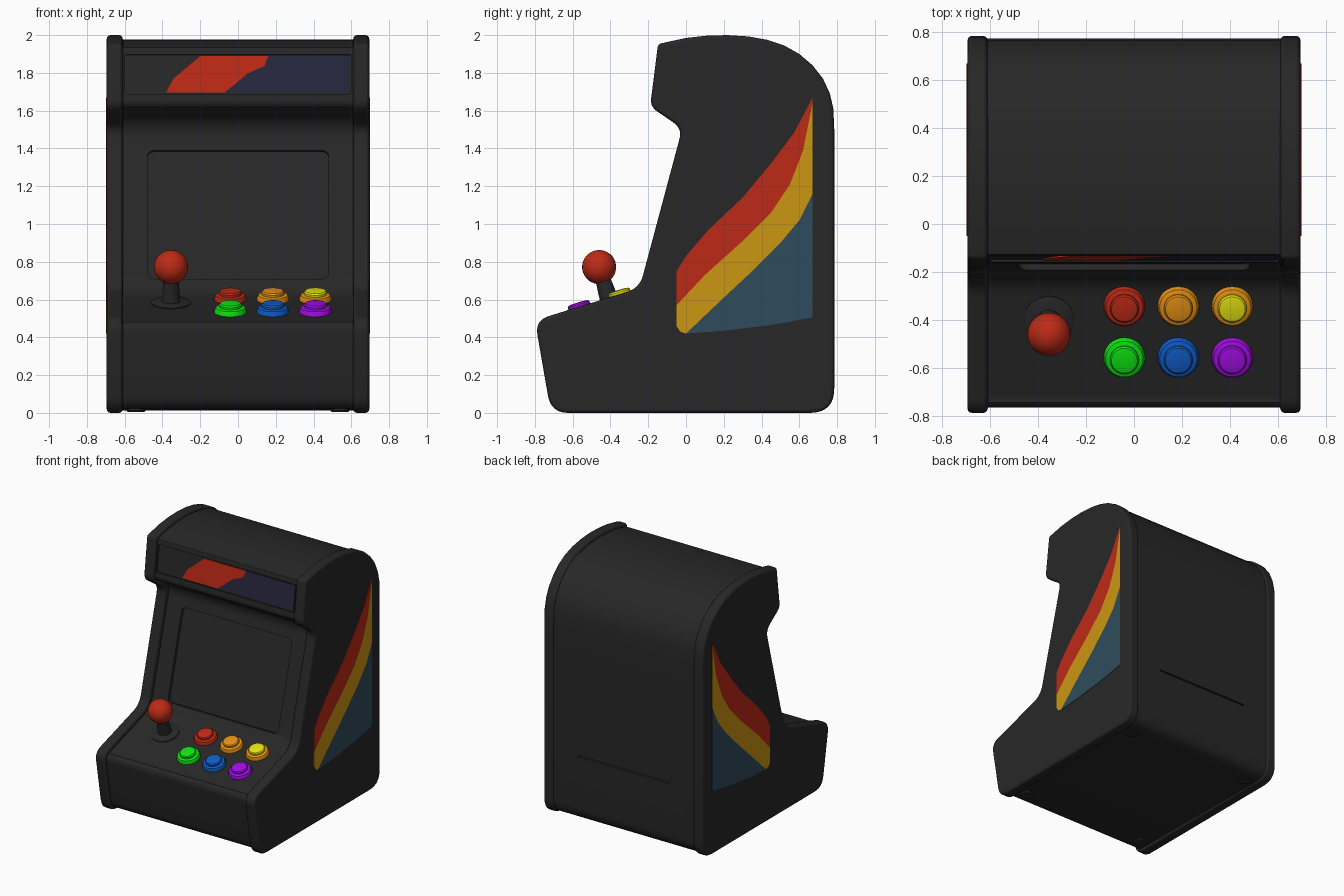
import bpy, bmesh, math
from mathutils import Matrix, Vector

old = bpy.data.objects.get("Cube")
if old:
    bpy.data.objects.remove(old, do_unlink=True)


def linear(c):
    c /= 255
    return c / 12.92 if c < 0.04 else ((c + 0.055) / 1.055) ** 2.4


def material(name, r, g, b):
    m = bpy.data.materials.new(name)
    m.use_nodes = True
    col = (linear(r), linear(g), linear(b), 1)
    m.diffuse_color = col
    m.node_tree.nodes["Principled BSDF"].inputs["Base Color"].default_value = col
    return m


BLACK = material("cabinet black", 39, 39, 39)
RED = material("red", 190, 42, 22)
GOLD = material("stripe gold", 203, 151, 18)
TEAL = material("stripe teal", 47, 76, 92)
NAVY = material("marquee navy", 38, 38, 62)
GREEN = material("button green", 14, 250, 18)
BLUE = material("button blue", 16, 92, 200)
PURPLE = material("button purple", 178, 14, 250)
YELLOW = material("button yellow", 243, 238, 18)
ORANGE = material("button orange", 240, 152, 20)


def finish(name, bm, mat, smooth=True):
    bmesh.ops.recalc_face_normals(bm, faces=bm.faces)
    me = bpy.data.meshes.new(name)
    bm.to_mesh(me)
    bm.free()
    ob = bpy.data.objects.new(name, me)
    bpy.context.collection.objects.link(ob)
    me.materials.append(mat)
    if smooth:
        shade(ob)
    return ob


def select(ob):
    bpy.ops.object.select_all(action='DESELECT')
    ob.select_set(True)
    bpy.context.view_layer.objects.active = ob


def shade(ob):
    select(ob)
    bpy.ops.object.shade_smooth_by_angle(angle=math.radians(35))


def prism(name, pts, matrix, low, high, mat, smooth=True):
    """Extrude a 2D outline between two local heights."""
    bm = bmesh.new()
    a, b = ([bm.verts.new(matrix @ Vector((p[0], p[1], h))) for p in pts] for h in (low, high))
    bm.faces.new(a)
    bm.faces.new(b)
    for i in range(len(pts)):
        j = (i + 1) % len(pts)
        bm.faces.new((a[i], a[j], b[j], b[i]))
    return finish(name, bm, mat, smooth)


def lathe(name, profile, matrix, mat, n=32):
    """Revolve a radius/height profile around local z."""
    bm = bmesh.new()
    vs = [bm.verts.new((r, 0, z)) for r, z in profile]
    es = [bm.edges.new(p) for p in zip(vs, vs[1:])]
    bmesh.ops.spin(bm, geom=vs + es, axis=(0, 0, 1), cent=(0, 0, 0),
                   angle=math.tau, steps=n, use_duplicate=False)
    bmesh.ops.remove_doubles(bm, verts=bm.verts, dist=0.0001)
    bm.transform(matrix)
    return finish(name, bm, mat)


def rounded(corners, steps=8):
    """Round each (a, b, radius) corner of a closed outline."""
    out, n = [], len(corners)
    for i, (a, b, r) in enumerate(corners):
        p = Vector((a, b))
        if r == 0:
            out.append(p)
            continue
        d1 = (Vector(corners[i - 1][:2]) - p).normalized()
        d2 = (Vector(corners[(i + 1) % n][:2]) - p).normalized()
        t = r / math.tan(d1.angle(d2) / 2)
        for k in range(steps + 1):
            u = k / steps
            out.append(p + d1 * t * (1 - u) ** 2 + d2 * t * u * u)
    return out


def depth(p):
    """How far the body sits inside the side panels."""
    if p.x > 0.5:
        return 0.012
    if p.x < 0.02 and 0.7 < p.y < 1.56:
        return 0.04
    return 0.03 if 0.5 < p.y < 0.7 else 0.022


def inset(pts):
    out = []
    for i, p in enumerate(pts):
        d = (p - pts[i - 1]).normalized() + (pts[(i + 1) % len(pts)] - p).normalized()
        d.normalize()
        out.append(p + Vector((d.y, -d.x)) * depth(p))
    return out


def surface(x, y, z, direction, sink):
    """Frame on a sloping front face: local x across, y up the slope, z outward."""
    t = Vector((0, *direction)).normalized()
    n = Vector((1, 0, 0)).cross(t)
    o = Vector((x, y, z)) - n * sink
    return Matrix.Translation(o) @ Matrix((Vector((1, 0, 0)), t, n)).transposed().to_4x4()


def rectangle(w, h, r):
    return rounded([(-w, -h, r), (w, -h, r), (w, h, r), (-w, h, r)], 5)


# Cabinet outline in y, z
OUTLINE = rounded([
    (-0.715, 0, .11), (-0.80, 0.49, .09), (-0.246, 0.66, .13), (-0.02, 1.505, .08),
    (-0.19, 1.622, .07), (-0.148, 1.953, .03), (0, 1.985, 0), (0.11, 1.997, 0),
    (0.22, 2.0, 0), (0.33, 1.993, 0), (0.43, 1.975, 0), (0.52, 1.945, 0),
    (0.6, 1.9, 0), (0.67, 1.84, 0), (0.725, 1.77, 0), (0.762, 1.69, 0),
    (0.78, 1.61, 0), (0.785, 1.5, 0), (0.785, 0, .13)])


def side_frame(s):
    return Matrix(((0, 0, s, 0), (1, 0, 0, 0), (0, 1, 0, 0), (0, 0, 0, 1)))


# Artwork stripes share their boundary curves
TOP_EDGE = [(-.05, .75), (0, .83), (.12, .97), (.3, 1.14), (.45, 1.32), (.57, 1.48), (.65, 1.63), (.67, 1.67)]
MID_EDGE = [(-.05, .57), (.1, .73), (.3, .91), (.45, 1.06), (.55, 1.21), (.62, 1.39), (.67, 1.64)]
LOW_EDGE = [(0, .42), (.2, .61), (.35, .75), (.5, .9), (.6, 1.02), (.67, 1.16)]
STRIPES = [("red", RED, TOP_EDGE + MID_EDGE[::-1]),
           ("gold", GOLD, MID_EDGE + LOW_EDGE[::-1] + [(-.03, .43), (-.05, .46)]),
           ("teal", TEAL, LOW_EDGE + [(.67, .505), (.45, .465), (.2, .435)])]

# Side panels with rounded rims, and their stripes
for side, s in (("left", 1), ("right", -1)):
    panel = prism(side + "_side_panel", OUTLINE, side_frame(s), 0.61, 0.695, BLACK)
    bev = panel.modifiers.new("round_rim", 'BEVEL')
    bev.width, bev.segments = 0.02, 3
    bev.angle_limit = math.radians(60)
    bev.use_clamp_overlap = False
    bev.harden_normals = True
    for label, mat, pts in STRIPES:
        prism(f"{side}_{label}_stripe", pts, side_frame(s), 0.692, 0.698, mat, False)

# Main body between the panels
body = prism("cabinet_body", inset(OUTLINE), side_frame(1), -0.62, 0.62, BLACK, False)
screen = surface(0, -0.139, 1.06, (0.226, 0.845), 0.04)
marquee = surface(0, -0.168, 1.795, (0.042, 0.331), 0.022)
cutters = [
    prism("screen_cutter", rectangle(.48, .352, .04), screen, -0.025, 0.1, BLACK, False),
    prism("marquee_cutter", rectangle(.6, .105, .01), marquee, -0.012, 0.1, BLACK, False),
    prism("back_slot_cutter", [(.7, .52), (.9, .52), (.9, .532), (.7, .532)],
          side_frame(1), -0.4, 0.4, BLACK, False)]
for cutter in cutters:
    cutter.hide_render = True
    mod = body.modifiers.new("cut", 'BOOLEAN')
    mod.object, mod.solver = cutter, 'EXACT'
    select(body)
    bpy.ops.object.modifier_apply(modifier=mod.name)
    bpy.data.objects.remove(cutter, do_unlink=True)
shade(body)

# Marquee artwork
EDGE = [(-.07, -.095), (-.02, -.055), (.05, .005), (.14, .045), (.16, .098)]
prism("marquee_red_art", EDGE + [(-.2, .098), (-.34, -.02), (-.38, -.095)],
      marquee, -0.013, -0.006, RED, False)
prism("marquee_navy_art", EDGE + [(.59, .098), (.59, -.095)],
      marquee, -0.013, -0.006, NAVY, False)

# Buttons on the control deck
SLOPE = (0.554, 0.17)


def deck(x, y):
    return surface(x, y, 0.66 + (y + 0.246) * SLOPE[1] / SLOPE[0], SLOPE, 0.03)


RIM = [(0, -.01), (.086, -.01), (.086, .008), (.078, .026), (.066, .031), (0, .031)]
CAP = [(.06, .02), (.06, .042), (.054, .05), (.04, .053), (0, .054)]
ROWS = [("back", -0.35, (("red", RED, RED), ("orange", ORANGE, ORANGE), ("yellow", YELLOW, ORANGE))),
        ("front", -0.565, (("green", GREEN, GREEN), ("blue", BLUE, BLUE), ("purple", PURPLE, PURPLE)))]
for row, y, buttons in ROWS:
    for x, (label, cap, rim) in zip((-0.04, 0.185, 0.41), buttons):
        lathe(label + "_button_rim", RIM, deck(x, y), rim)
        lathe(label + "_button_cap", CAP, deck(x, y), cap)

# Joystick
stick = deck(-0.355, -0.41)
lathe("joystick_base", [(0, -.01), (.105, -.01), (.105, .006), (.095, .012), (0, .012)], stick, BLACK)
lathe("joystick_shaft", [(.05, 0), (.046, .06), (.038, .15), (.034, .19)], stick, BLACK)
BALL = [(0.09 * math.sin(math.pi * i / 16), 0.2 - 0.09 * math.cos(math.pi * i / 16)) for i in range(17)]
lathe("joystick_ball", BALL, stick, RED)

# Feet
for x in (-0.54, 0.54):
    for y in (-0.57, 0.62):
        lathe("foot", [(0, 0.005), (.045, 0.005), (.05, 0.012), (.05, 0.04)],
              Matrix.Translation((x, y, 0)), BLACK, 24)
